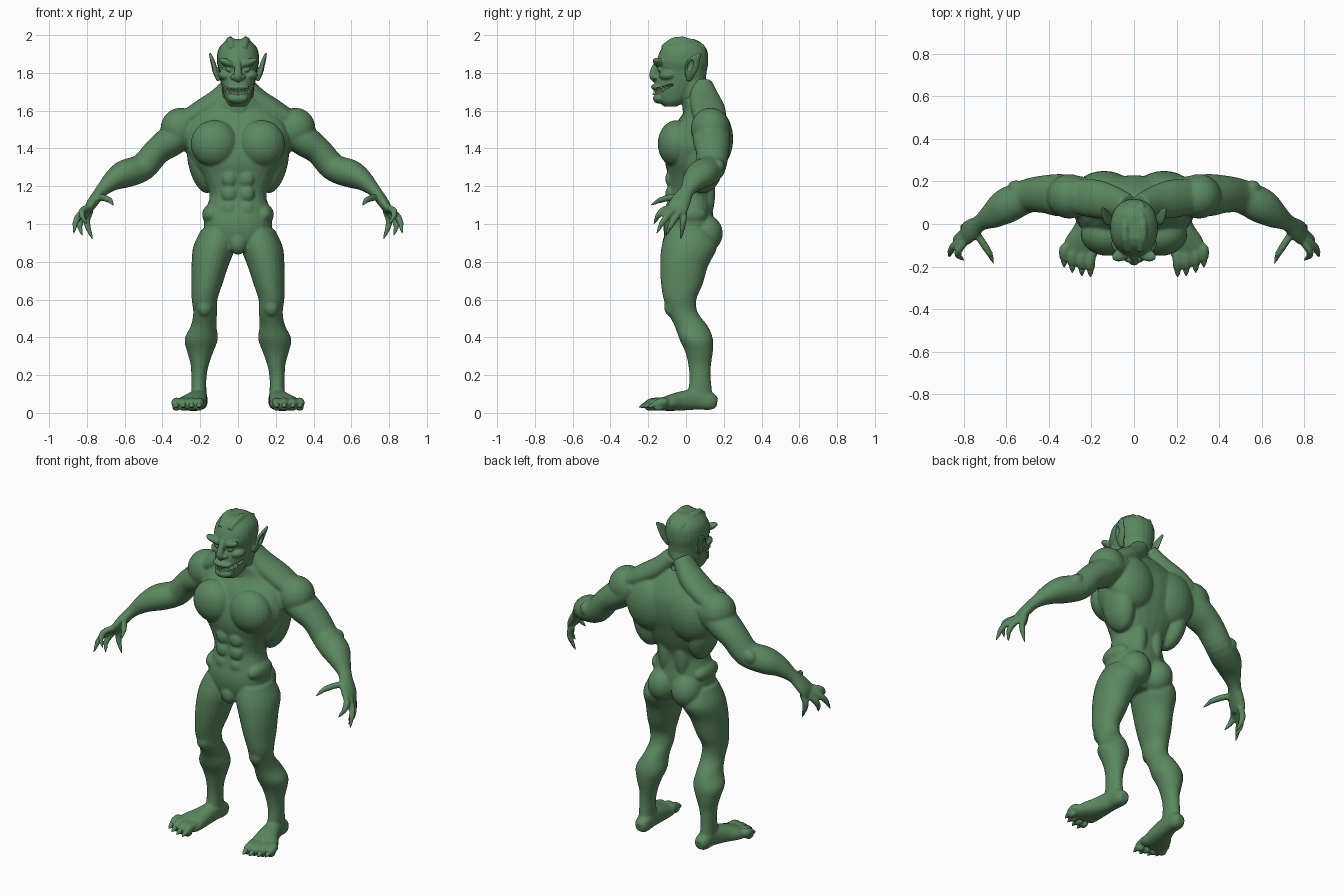
import bpy, bmesh, math
from mathutils import Vector, Matrix, Euler


def material(name, rgb):
    m = bpy.data.materials.new(name)
    m.diffuse_color = (*rgb, 1)
    return m


GREEN = material("green_skin", (0.105, 0.245, 0.115))
IVORY = material("ivory", (0.75, 0.72, 0.6))


def catmull(a, b, c, d, t):
    return [0.5 * (2 * q + (r - p) * t + (2 * p - 5 * q + 4 * r - s) * t * t
                   + (3 * q - p - 3 * r + s) * t ** 3) for p, q, r, s in zip(a, b, c, d)]


def tube(bm, pts, ref=(0, 1, 0), flat=False, p=2.0, both=True, steps=4, n=24):
    """Smooth tube through (x, y, z, radius_u, radius_v) sections; flat keeps rings level."""
    q = [pts[0]] + list(pts) + [pts[-1]]
    path = [catmull(*q[i:i + 4], k / steps) for i in range(len(pts) - 1) for k in range(steps)]
    path.append(pts[-1])
    for side in ((1, -1) if both else (1,)):
        rings = []
        for i, s in enumerate(path):
            a, b = path[max(i - 1, 0)], path[min(i + 1, len(path) - 1)]
            t = Vector((0, 0, 1)) if flat else (Vector(b[:3]) - Vector(a[:3])).normalized()
            u = Vector(ref).cross(t).normalized()
            v = t.cross(u)
            ring = []
            for k in range(n):
                c, w = math.cos(2 * math.pi * k / n), math.sin(2 * math.pi * k / n)
                c = math.copysign(abs(c) ** (2 / p), c)
                w = math.copysign(abs(w) ** (2 / p), w)
                co = Vector(s[:3]) + u * c * max(s[3], .001) + v * w * max(s[4], .001)
                ring.append(bm.verts.new((co.x * side, co.y, co.z)))
            rings.append(ring)
        for r0, r1 in zip(rings, rings[1:]):
            for k in range(n):
                bm.faces.new((r0[k], r0[(k + 1) % n], r1[(k + 1) % n], r1[k]))
        bm.faces.new(rings[0])
        bm.faces.new(rings[-1])


def loft(bm, rows, **kw):
    """Level sections given as (x, z, half_width, y_front, y_back)."""
    tube(bm, [(x, (f + b) / 2, z, w, (b - f) / 2) for x, z, w, f, b in rows], flat=True, **kw)


def blob(bm, c, r, rot=(0, 0, 0), both=True):
    for s in ((1, -1) if both else (1,)):
        e = Euler((rot[0], rot[1] * s, rot[2] * s)).to_matrix().to_4x4()
        mat = Matrix.Translation((c[0] * s, c[1], c[2])) @ e @ Matrix.Diagonal((*r, 1))
        bmesh.ops.create_uvsphere(bm, u_segments=24, v_segments=14, radius=1, matrix=mat)


def finish(bm, name, mat, voxel=0, smooth=0):
    bmesh.ops.recalc_face_normals(bm, faces=bm.faces)
    for f in bm.faces:
        f.smooth = True
    me = bpy.data.meshes.new(name)
    bm.to_mesh(me)
    bm.free()
    me.materials.append(mat)
    ob = bpy.data.objects.new(name, me)
    bpy.context.collection.objects.link(ob)
    if voxel:
        m = ob.modifiers.new("fuse", 'REMESH')
        m.mode, m.voxel_size, m.use_smooth_shade = 'VOXEL', voxel, True
        m = ob.modifiers.new("soften", 'SMOOTH')
        m.factor, m.iterations = 0.5, smooth
    return ob


# ---- body: torso
bm = bmesh.new()
claws = bmesh.new()
loft(bm, [(0, 1.67, .09, -.02, .14), (0, 1.60, .19, -.01, .19), (0, 1.52, .26, -.06, .225),
          (0, 1.42, .275, -.10, .225), (0, 1.33, .24, -.11, .20), (0, 1.25, .19, -.095, .175),
          (0, 1.16, .15, -.09, .14), (0, 1.08, .168, -.105, .14), (0, 1.0, .18, -.12, .15),
          (0, .92, .165, -.11, .14), (0, .86, .08, -.08, .09)], p=2.3, both=False)
tube(bm, [(.03, .08, 1.74, .05, .06), (.10, .10, 1.66, .06, .08), (.19, .12, 1.60, .06, .09),
          (.29, .13, 1.54, .05, .08)])                                    # trapezius
blob(bm, (.125, -.05, 1.425), (.125, .1, .125), (0, .25, 0))              # pectorals
blob(bm, (.14, .135, 1.45), (.15, .115, .17))                             # shoulder blades
blob(bm, (.19, .09, 1.33), (.075, .11, .17), (0, .2, 0))                  # lats
blob(bm, (.055, .10, 1.17), (.05, .055, .16))                             # lower back
blob(bm, (.14, .01, 1.05), (.05, .10, .055))                              # obliques
for z in (1.24, 1.16, 1.08):
    blob(bm, (.045, -.08, z), (.042, .03, .045))                          # abdominals
blob(bm, (.08, .10, .95), (.088, .095, .10))                              # buttocks
blob(bm, (0, -.075, .90), (.05, .05, .062), both=False)                   # groin

# ---- body: arms
blob(bm, (.305, .13, 1.505), (.105, .105, .11))                           # deltoids
tube(bm, [(.22, .13, 1.53, .07, .09), (.344, .135, 1.447, .083, .1), (.428, .14, 1.385, .073, .088),
          (.505, .13, 1.30, .073, .08), (.60, .085, 1.265, .074, .083), (.66, .045, 1.232, .056, .066),
          (.714, .012, 1.185, .036, .042), (.745, -.012, 1.15, .03, .042)])
blob(bm, (.555, .17, 1.305), (.04, .035, .04))                            # elbows
tube(bm, [(.72, .005, 1.18, .028, .035), (.755, -.02, 1.135, .03, .05), (.785, -.042, 1.09, .026, .056),
          (.80, -.05, 1.06, .016, .048)])                                 # palms
fingers = [[(.75, -.03, 1.14), (.71, -.09, 1.138), (.678, -.14, 1.125), (.66, -.185, 1.10)],
           [(.79, -.08, 1.09), (.825, -.125, 1.07), (.825, -.15, 1.04), (.80, -.17, 1.00)],
           [(.80, -.06, 1.08), (.845, -.10, 1.04), (.862, -.13, 1.0), (.87, -.155, .95)],
           [(.795, -.03, 1.07), (.83, -.065, 1.02), (.838, -.085, .985), (.825, -.105, .94)],
           [(.78, -.01, 1.07), (.80, -.015, 1.02), (.792, -.02, .975), (.77, -.028, .92)]]


def digit(pts, r):
    a, b, c, d = [Vector(v) for v in pts]
    tube(bm, [(*a, r, r), (*b, r * 1.05, r * 1.05), (*c, r * .9, r * .9), (*c.lerp(d, .3), r * .6, r * .6)], n=14)
    tube(claws, [(*c, r * .7, r * .7), (*c.lerp(d, .55), r * .5, r * .5), (*d, .001, .001)], n=10)


for f in fingers:
    digit(f, .017)

# ---- body: legs
loft(bm, [(.105, .97, .09, -.10, .13), (.125, .88, .112, -.13, .165), (.148, .78, .098, -.137, .118),
          (.165, .68, .082, -.132, .088), (.177, .60, .068, -.118, .055), (.174, .53, .063, -.095, .063),
          (.182, .46, .068, -.06, .115), (.195, .39, .088, -.035, .143), (.2, .32, .068, -.003, .142),
          (.203, .25, .047, .013, .132), (.208, .17, .04, .018, .132), (.206, .06, .042, .0, .145)])
blob(bm, (.177, -.08, .56), (.04, .035, .05))                             # knees

# ---- body: feet
tube(bm, [(.203, .165, .055, .025, .025), (.203, .135, .06, .045, .042), (.208, .06, .072, .055, .046),
          (.225, -.03, .062, .05, .062), (.247, -.10, .05, .04, .082), (.25, -.15, .042, .028, .078)],
     ref=(1, 0, 0), p=2.3)
for x0, x1, y in ((.195, .205, -.25), (.23, .245, -.245), (.275, .29, -.23), (.31, .328, -.205)):
    digit([(x0, -.11, .05), (x1, y + .085, .058), (x1, y + .045, .045), (x1, y, .03)], .024)
    blob(bm, (x1, y + .06, .03), (.02, .03, .02))                         # toe pads
finish(bm, "body", GREEN, .007, 5)
finish(claws, "claws", GREEN)

# ---- head and neck
bm = bmesh.new()
tube(bm, [(0, .075, 1.56, .11, .09), (0, .05, 1.66, .088, .075), (0, .03, 1.74, .085, .08),
          (0, .02, 1.82, .08, .08)], both=False)
loft(bm, [(0, 1.622, .04, -.115, -.05), (0, 1.65, .064, -.145, -.0), (0, 1.70, .08, -.165, .05),
          (0, 1.76, .093, -.16, .10), (0, 1.81, .1, -.148, .11), (0, 1.86, .112, -.155, .118),
          (0, 1.92, .106, -.135, .112), (0, 1.96, .078, -.105, .08), (0, 1.98, .045, -.07, .04)],
     p=2.2, both=False)
blob(bm, (.055, -.142, 1.852), (.055, .03, .02), (0, -.4, -.4))           # brow ridges
blob(bm, (.045, -.136, 1.815), (.022, .016, .011), (0, -.3, -.3))         # eyes
blob(bm, (.07, -.10, 1.785), (.035, .045, .025), (0, -.3, -.4))           # cheekbones
tube(bm, [(0, -.145, 1.855, .018, .02), (0, -.165, 1.82, .018, .02), (0, -.175, 1.785, .024, .02),
          (0, -.16, 1.765, .02, .02)], both=False)                        # nose
blob(bm, (.024, -.162, 1.778), (.017, .018, .014))                        # nostrils
blob(bm, (0, -.15, 1.725), (.06, .035, .02), both=False)                  # upper lip
blob(bm, (0, -.14, 1.665), (.055, .035, .028), both=False)                # chin
tube(bm, [(.03, -.125, 1.93, .015, .015), (.04, -.07, 1.965, .02, .02), (.042, -.02, 1.968, .022, .022),
          (.04, .04, 1.955, .018, .018), (.03, .10, 1.915, .015, .015)], ref=(1, 0, 0))  # crest
for y, z in ((-.07, 1.97), (-.02, 1.978), (.035, 1.965), (.08, 1.94)):
    blob(bm, (.04, y, z), (.012, .02, .016))                              # crest bumps
tube(bm, [(.10, .015, 1.76, .012, .012), (.118, .022, 1.80, .014, .03), (.13, .035, 1.845, .013, .036),
          (.14, .055, 1.878, .01, .024), (.149, .075, 1.905, .005, .006)])  # ears
head = finish(bm, "head", GREEN, .005, 3)

# ---- mouth slit and ear hollows cut into the head
grin = [(.084, -.07, 1.738), (.074, -.125, 1.718), (.042, -.172, 1.702), (0, -.19, 1.697)]
grin += [(-x, y, z) for x, y, z in grin[2::-1]]
bm = bmesh.new()
radii = (.005, .011, .013, .013, .013, .011, .005)
tube(bm, [(*g, .022, r) for g, r in zip(grin, radii)], ref=(0, 0, 1), both=False)
blob(bm, (.143, .022, 1.838), (.016, .016, .034), (-.3, .2, 0))
cutter = finish(bm, "mouth_cutter", GREEN)
cutter.hide_render = True
cutter.hide_viewport = True
cutter.display_type = 'WIRE'
cut = head.modifiers.new("mouth", 'BOOLEAN')
cut.operation, cut.object, cut.solver = 'DIFFERENCE', cutter, 'EXACT'

# ---- teeth in two rows along the grin
bm = bmesh.new()
for i in range(5):
    for up in (1, -1):
        t = (i + (.5 if up > 0 else .15)) / 5 * 2.2
        k = min(int(t), 2)
        g = Vector(grin[3 - k]).lerp(Vector(grin[2 - k]), t - k)
        g = Vector((-g.x, g.y + .018, g.z))
        size = .02 if (i, up) == (2, -1) else .014
        tube(bm, [(g.x, g.y, g.z + up * .014, .006, .006),
                  (g.x, g.y - .003, g.z + up * (.014 - size), .001, .001)], n=8, steps=2)
finish(bm, "teeth", IVORY)
